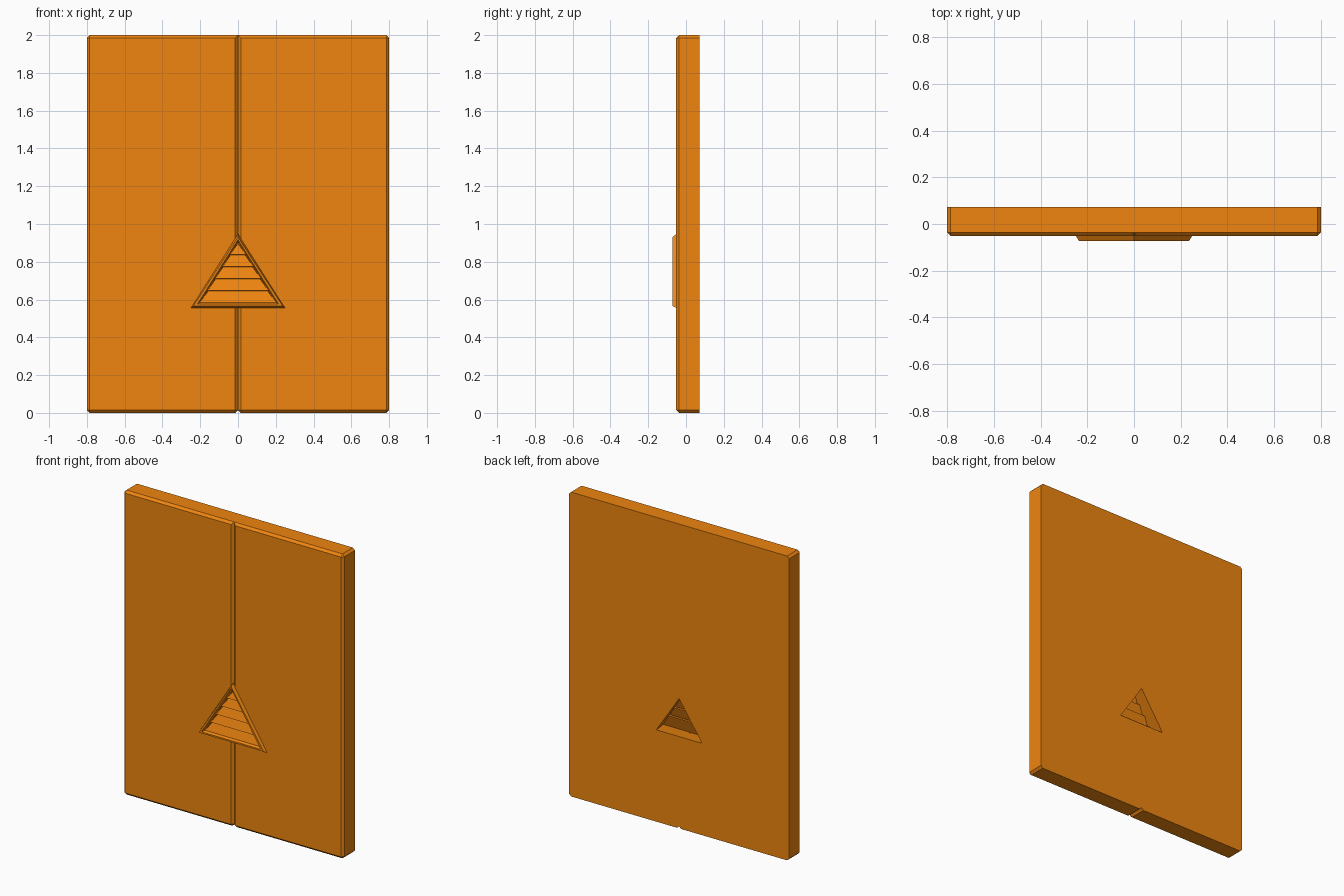
import bpy, bmesh

if "Cube" in bpy.data.objects:
    bpy.data.objects.remove(bpy.data.objects["Cube"])

orange = bpy.data.materials.new("orange")
orange.diffuse_color = (0.86, 0.235, 0.005, 1)
orange.use_nodes = True
orange.node_tree.nodes["Principled BSDF"].inputs["Base Color"].default_value = orange.diffuse_color


def add_object(name, bm):
    bmesh.ops.recalc_face_normals(bm, faces=bm.faces)
    mesh = bpy.data.meshes.new(name)
    bm.to_mesh(mesh)
    bm.free()
    mesh.materials.append(orange)
    obj = bpy.data.objects.new(name, mesh)
    bpy.context.collection.objects.link(obj)
    return obj


def triangle_loft(name, rings, closed):
    """Join triangles given as (y, half width, bottom z, top z)."""
    bm = bmesh.new()
    loops = [[bm.verts.new(p) for p in ((-w, y, b), (w, y, b), (0, y, t))]
             for y, w, b, t in rings]
    pairs = list(zip(loops, loops[1:]))
    if closed:
        pairs.append((loops[-1], loops[0]))
    else:
        bm.faces.new(loops[0])
        bm.faces.new(loops[-1])
    for a, c in pairs:
        for i in range(3):
            j = (i + 1) % 3
            bm.faces.new((a[i], a[j], c[j], c[i]))
    return add_object(name, bm)


# tapered triangular opening through both door leaves
cutter = triangle_loft("opening_cutter", [(-0.08, 0.207, 0.580, 0.913),
                                          (0.09, 0.160, 0.606, 0.846)], False)
cutter.hide_render = True


# door leaves: chamfered front rim and corners, square back
def door_leaf(name, side):
    bm = bmesh.new()
    bmesh.ops.create_cube(bm, size=1)
    for v in bm.verts:
        v.co = ((v.co.x + side * 0.5) * 0.8, 0.01 + v.co.y * 0.124, (v.co.z + 0.5) * 2)
    edges = []
    for e in bm.edges:
        a, b = (v.co for v in e.verts)
        front = a.y < 0 and b.y < 0
        corner = abs(a.y - b.y) > 0.1 and (abs(a.x) > 0.1 or a.z < 0.1)
        if front or corner:
            edges.append(e)
    bmesh.ops.bevel(bm, geom=edges, offset=0.015, segments=1, affect='EDGES')
    leaf = add_object(name, bm)
    cut = leaf.modifiers.new("opening", 'BOOLEAN')
    cut.operation = 'DIFFERENCE'
    cut.solver = 'EXACT'
    cut.object = cutter


door_leaf("left_door", -1)
door_leaf("right_door", 1)

# raised triangular vent frame
triangle_loft("vent_frame", [(-0.050, 0.250, 0.555, 0.948),
                             (-0.072, 0.236, 0.567, 0.930),
                             (-0.072, 0.214, 0.577, 0.917),
                             (-0.060, 0.203, 0.584, 0.906),
                             (-0.045, 0.203, 0.584, 0.906)], True)

# sloping louvre slats that narrow with the triangle and overlap
pitch, thick = 0.0635, 0.008
for n in range(5):
    z = 0.585 + n * pitch
    top = min(z + 0.09, 0.903)
    back = -0.056 + 0.032 * (top - z) / 0.09
    profile = [(-0.056, z), (back, top),
               (back + thick, top - 0.004), (-0.056 + thick, z - 0.004)]
    bm = bmesh.new()
    ends = []
    for s in (-1, 1):
        ends.append([bm.verts.new((s * max(0.003, 0.208 * (0.910 - h) / 0.325), y, h))
                     for y, h in profile])
        bm.faces.new(ends[-1])
    for i in range(4):
        j = (i + 1) % 4
        bm.faces.new((ends[0][i], ends[0][j], ends[1][j], ends[1][i]))
    add_object("vent_slat", bm)
